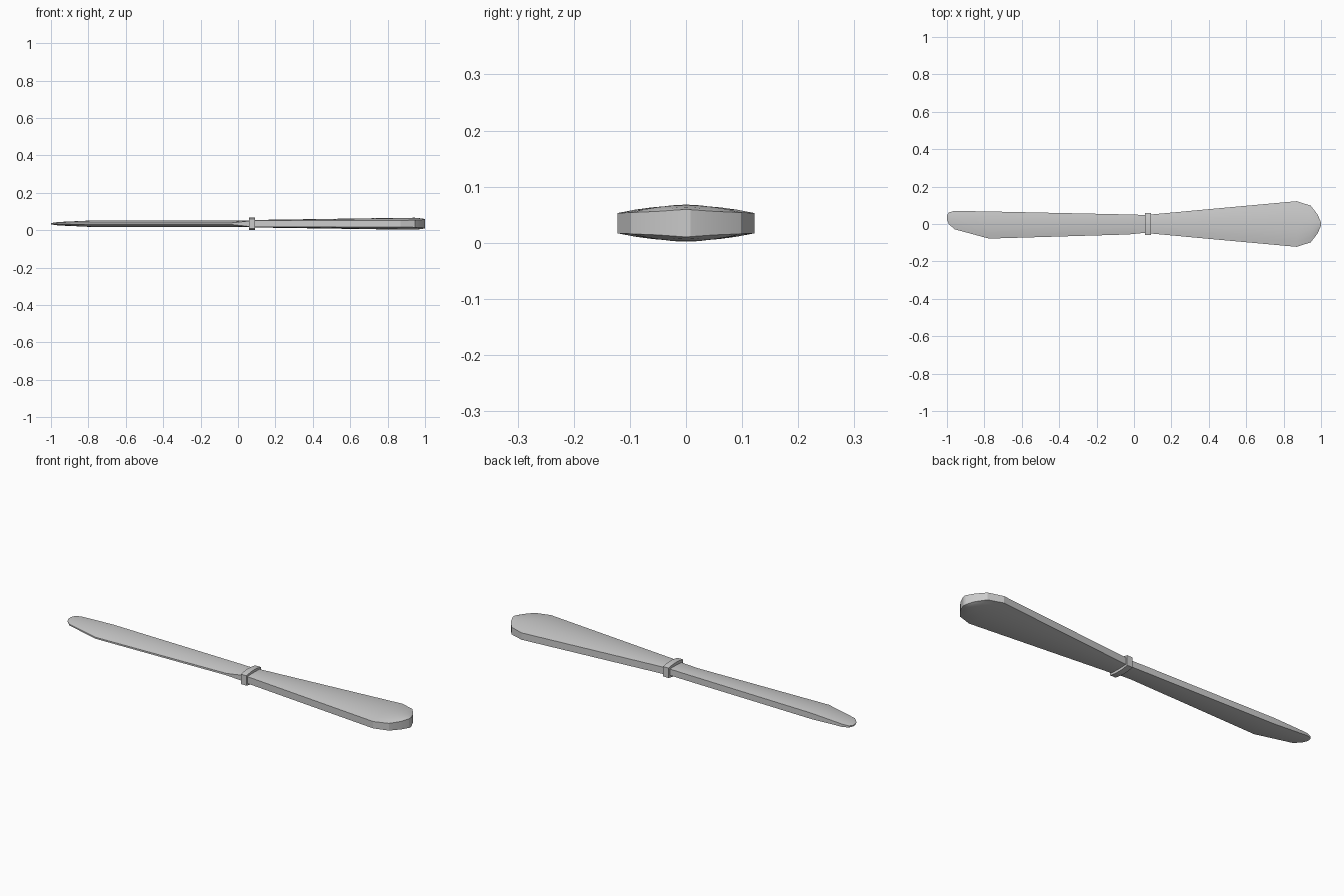
import bpy, bmesh
from math import radians

if "Cube" in bpy.data.objects:
    bpy.data.objects.remove(bpy.data.objects["Cube"])

ZC = 0.035   # mid-height of the knife
N = 8        # facets across each crowned face


def loft(name, stations):
    """Station: x, y_front, y_back, half thickness at front, middle, back."""
    bm = bmesh.new()
    rings = []
    for x, y0, y1, h0, hm, h1 in stations:
        top, low = [], []
        for i in range(N + 1):
            t = i / N
            h = h0*(1-t)*(1-2*t) + hm*4*t*(1-t) + h1*t*(2*t-1)
            y = y0 + (y1 - y0) * t
            top.append(bm.verts.new((x, y, ZC + h)))
            low.append(bm.verts.new((x, y, ZC - h)))
        rings.append(top + low[::-1])
    for a, b in zip(rings, rings[1:]):
        for i in range(len(a)):
            j = (i + 1) % len(a)
            bm.faces.new((a[i], a[j], b[j], b[i]))
    bm.faces.new(rings[0])
    bm.faces.new(rings[-1][::-1])
    bmesh.ops.recalc_face_normals(bm, faces=bm.faces)
    me = bpy.data.meshes.new(name)
    bm.to_mesh(me)
    bm.free()
    ob = bpy.data.objects.new(name, me)
    bpy.context.collection.objects.link(ob)
    bpy.context.view_layer.objects.active = ob
    ob.select_set(True)
    bpy.ops.object.shade_smooth_by_angle(angle=radians(20))
    ob.select_set(False)


# Handle: widening paddle with a rounded butt
handle = [(0.08, 0.05, 0.018, 0.020), (0.87, 0.122, 0.018, 0.0315),
          (0.945, 0.098, 0.019, 0.032), (0.982, 0.05, 0.021, 0.0285),
          (1.0, 0.008, 0.024, 0.0245)]
loft("handle", [(x, -w, w, e, m, e) for x, w, e, m in handle])

# Collar: raised band between handle and blade
loft("collar", [(x, -0.06, 0.06, 0.026, 0.033, 0.026) for x in (0.059, 0.091)])

# Blade: thick spine at the back, thin cutting edge at the front
loft("blade", [
    (-1.0, 0.022, 0.045, 0.002, 0.003, 0.003),
    (-0.99, 0.0, 0.062, 0.002, 0.005, 0.004),
    (-0.96, -0.028, 0.07, 0.003, 0.009, 0.007),
    (-0.775, -0.078, 0.067, 0.004, 0.0165, 0.0155),
    (-0.03, -0.056, 0.051, 0.005, 0.0165, 0.0165),
    (0.07, -0.046, 0.048, 0.016, 0.018, 0.0165),
])
